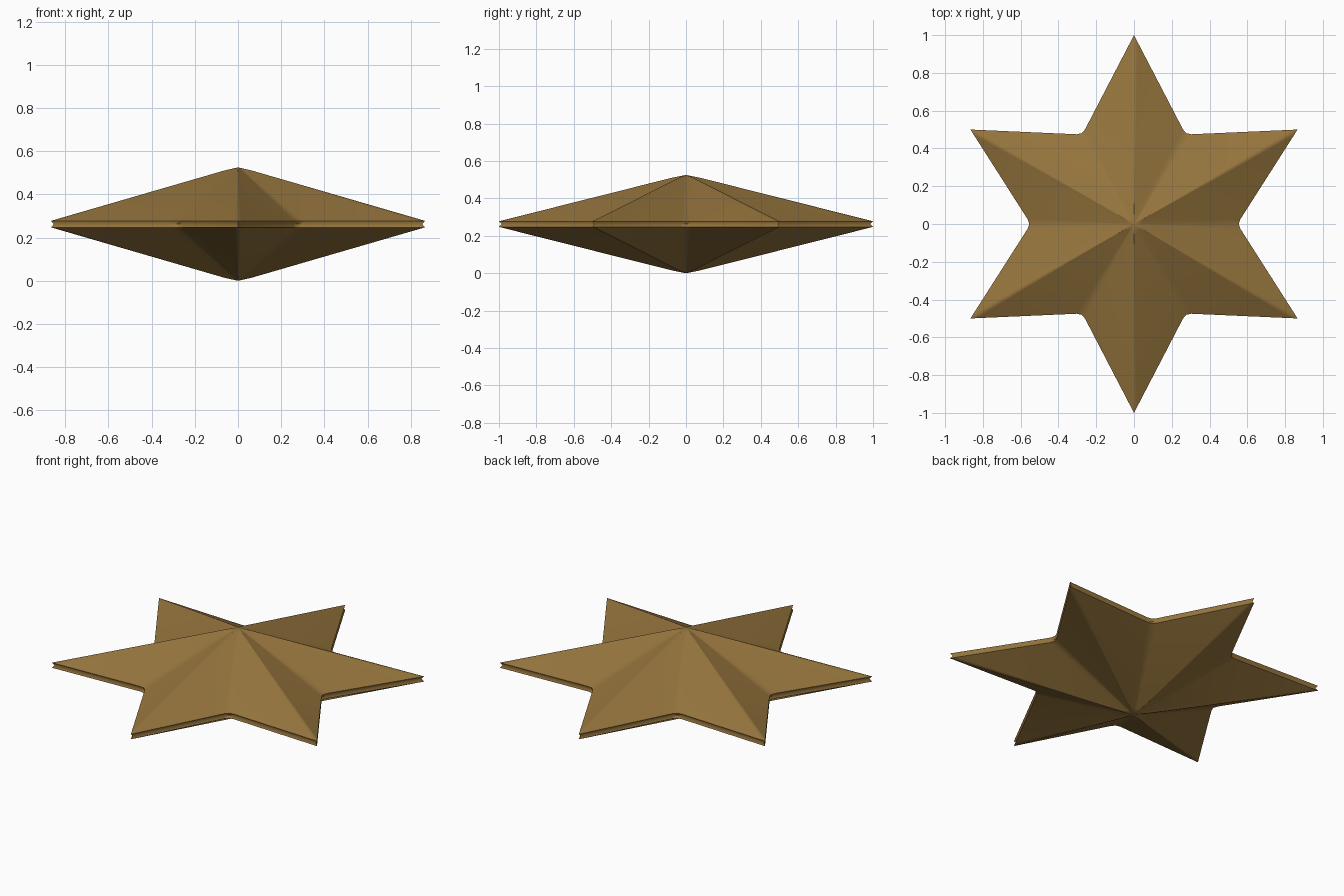
import bpy, bmesh, math
from mathutils import Vector

if "Cube" in bpy.data.objects:
    bpy.data.objects.remove(bpy.data.objects["Cube"])

# Proportions of the faceted six-pointed star
POINTS, TIP, VALLEY = 6, 1.0, 0.547
MID_Z = 0.2625

bronze = bpy.data.materials.new("antique bronze")
bronze.diffuse_color = (0.30, 0.175, 0.046, 1)
bronze.use_nodes = True
bronze.node_tree.nodes["Principled BSDF"].inputs["Base Color"].default_value = bronze.diffuse_color


def polar(radius, angle):
    return Vector((radius * math.cos(angle), radius * math.sin(angle), 0))


# Outline: sharp tips with support points, softly rounded inner corners
outline = []
step = math.pi / POINTS
for i in range(POINTS):
    a = math.pi / 2 + i * 2 * step
    tip, valley, nxt = polar(TIP, a), polar(VALLEY, a + step), polar(TIP, a + 2 * step)
    before = valley.lerp(polar(TIP, a), 0.05)
    after = valley.lerp(nxt, 0.05)
    prev_valley = polar(VALLEY, a - step)
    outline += [tip.lerp(prev_valley, 0.06), tip, tip.lerp(valley, 0.06), before,
                (before + after + valley * 2) / 4, after]

# Stacked rings from lower peak to upper peak: (scale, height from middle)
rings = [(0.07, -0.249), (1, -0.015), (0.985, 0), (1, 0.015), (0.07, 0.249)]

bm = bmesh.new()
loops = [[bm.verts.new((p.x * s, p.y * s, MID_Z + z)) for p in outline] for s, z in rings]
bottom = bm.verts.new((0, 0, 0))
top = bm.verts.new((0, 0, 2 * MID_Z))
n = len(outline)
for i in range(n):
    j = (i + 1) % n
    for lo, hi in zip(loops, loops[1:]):
        bm.faces.new((lo[i], lo[j], hi[j], hi[i]))
    bm.faces.new((loops[-1][i], loops[-1][j], top))
    bm.faces.new((loops[0][j], loops[0][i], bottom))
bmesh.ops.recalc_face_normals(bm, faces=bm.faces)

mesh = bpy.data.meshes.new("star")
bm.to_mesh(mesh)
bm.free()
mesh.materials.append(bronze)
star = bpy.data.objects.new("star", mesh)
bpy.context.collection.objects.link(star)

# Soft ridges, crisp grooved rim
bpy.context.view_layer.objects.active = star
star.select_set(True)
bpy.ops.object.shade_smooth_by_angle(angle=math.radians(55))
